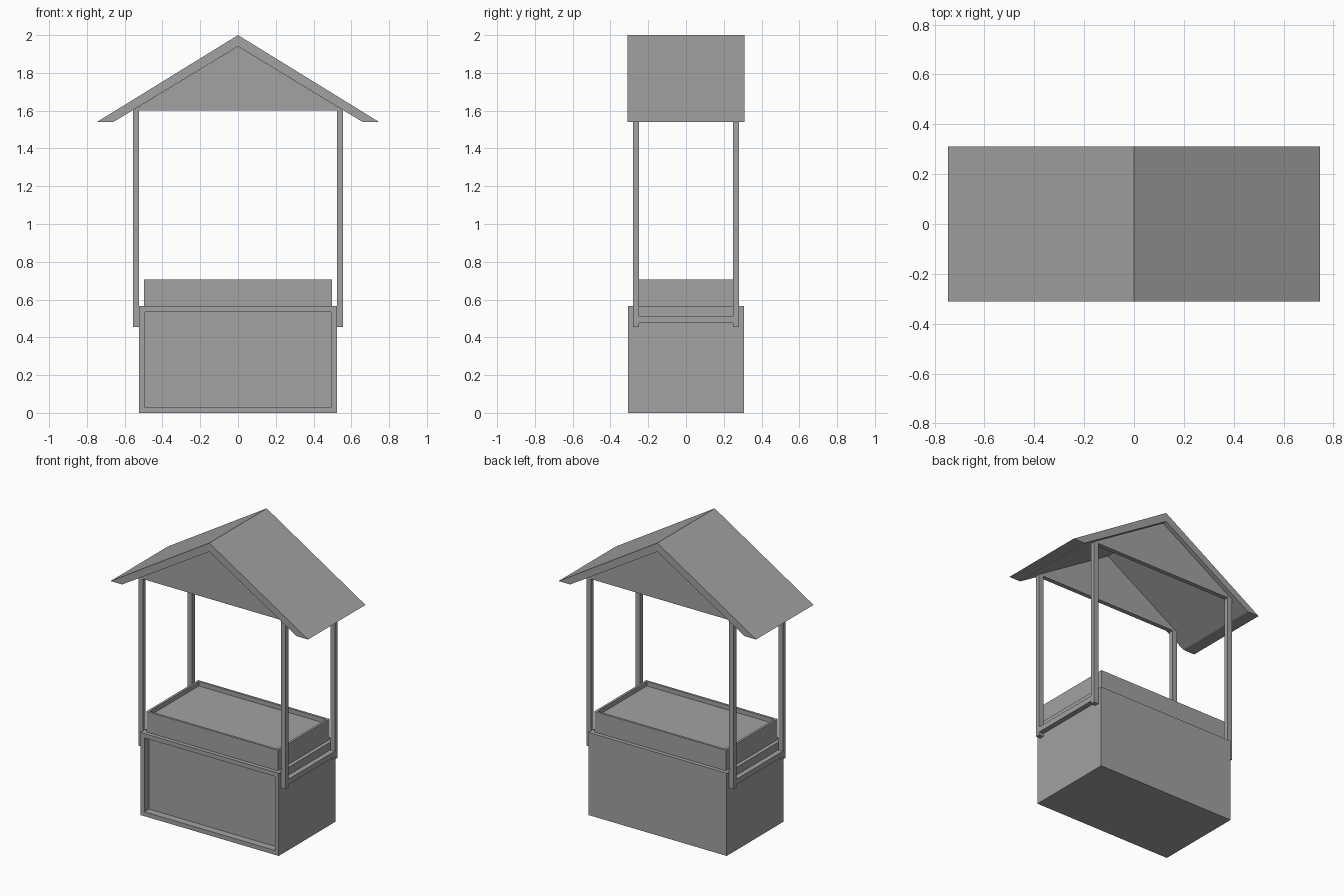
import bpy
import bmesh

cube = bpy.data.objects.get("Cube")
if cube:
    bpy.data.objects.remove(cube, do_unlink=True)

grey = bpy.data.materials.new("plain grey")
grey.use_nodes = True
grey.diffuse_color = (0.36, 0.36, 0.36, 1)
grey.node_tree.nodes["Principled BSDF"].inputs["Base Color"].default_value = grey.diffuse_color


def finish(name, bm):
    bmesh.ops.recalc_face_normals(bm, faces=bm.faces)
    mesh = bpy.data.meshes.new(name)
    bm.to_mesh(mesh)
    bm.free()
    mesh.materials.append(grey)
    obj = bpy.data.objects.new(name, mesh)
    bpy.context.scene.collection.objects.link(obj)
    return obj


def box(name, low, high, recess=None):
    """Box between two corners; recess = (face direction, rim width, depth)."""
    bm = bmesh.new()
    bmesh.ops.create_cube(bm, size=1)
    for v in bm.verts:
        v.co = [a + (c + 0.5) * (b - a) for a, b, c in zip(low, high, v.co)]
    bm.normal_update()
    if recess:
        (axis, sign), rim, depth = recess
        face = max(bm.faces, key=lambda f: f.normal[axis] * sign)
        bmesh.ops.inset_region(bm, faces=[face], thickness=rim)
        # Push a separate floor inward so the recess walls stay square
        out = bmesh.ops.extrude_discrete_faces(bm, faces=[face])
        for v in out["faces"][0].verts:
            v.co[axis] -= sign * depth
    return finish(name, bm)


def extrude_profile(name, points, y0, y1):
    """Extrude an x-z outline along y."""
    bm = bmesh.new()
    face = bm.faces.new([bm.verts.new((x, y0, z)) for x, z in points])
    out = bmesh.ops.extrude_face_region(bm, geom=[face])
    for v in out["geom"]:
        if isinstance(v, bmesh.types.BMVert):
            v.co.y = y1
    return finish(name, bm)


# Counter with a sunken front panel, and the shallow display tray on top
box("counter", (-0.523, -0.307, 0), (0.523, 0.307, 0.565), ((1, -1), 0.042, 0.05))
box("display_tray", (-0.497, -0.28, 0.565), (0.497, 0.28, 0.705), ((2, 1), 0.022, 0.03))

# Corner posts and the side rails joining them
for side, sx in (("right", -1), ("left", 1)):
    x0, x1 = sorted((sx * 0.523, sx * 0.557))
    for end, sy in (("front", -1), ("back", 1)):
        y0, y1 = sorted((sy * 0.25, sy * 0.28))
        box(f"{end}_{side}_post", (x0, y0, 0.455), (x1, y1, 1.602))
    box(f"{side}_rail", (x0, -0.25, 0.475), (x1, 0.25, 0.512))

# Pitched roof with level-cut eaves
extrude_profile("roof", [(0, 2), (0.747, 1.54), (0.66, 1.54), (0, 1.94),
                         (-0.66, 1.54), (-0.747, 1.54)], -0.31, 0.31)

# Gable boards set in line with the posts
for end, sy in (("front", -1), ("back", 1)):
    extrude_profile(f"{end}_gable", [(0, 1.94), (0.557, 1.602), (-0.557, 1.602)],
                    sy * 0.28, sy * 0.25)
